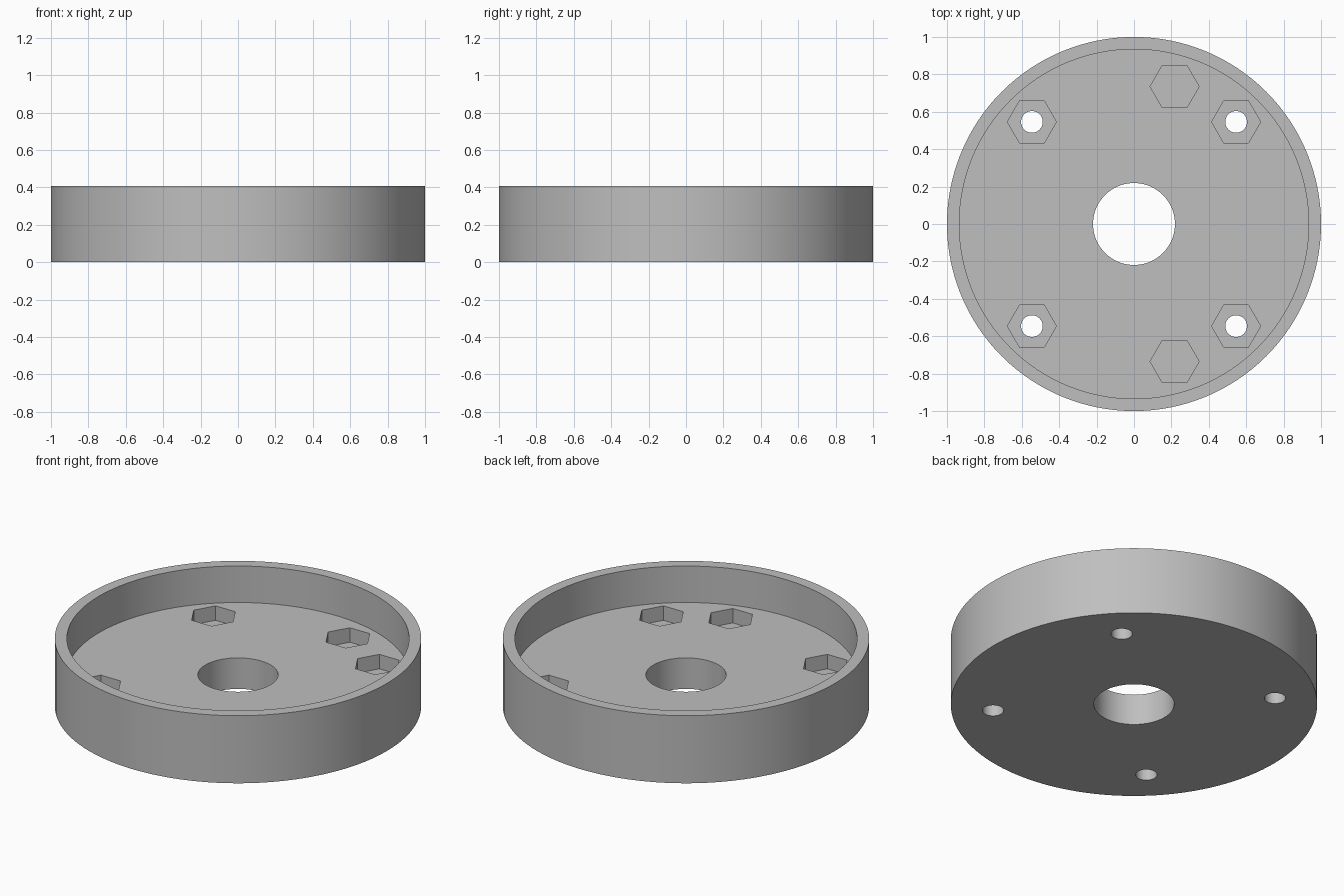
import bpy
import math

# Remove the default object
cube = bpy.data.objects.get("Cube")
if cube:
    bpy.data.objects.remove(cube, do_unlink=True)

HEIGHT, FLOOR, POCKET = 0.407, 0.187, 0.1
BOLT, STUD_X, STUD_Y = 0.546, 0.217, 0.735
OVER = 0.1

grey = bpy.data.materials.new("plain grey")
colour = (0.52, 0.52, 0.52, 1)
grey.use_nodes = True
grey.diffuse_color = colour
grey.node_tree.nodes["Principled BSDF"].inputs["Base Color"].default_value = colour


def cylinder(name, radius, bottom, top, x=0, y=0, sides=128, turn=0):
    bpy.ops.mesh.primitive_cylinder_add(
        vertices=sides, radius=radius, depth=top - bottom,
        location=(x, y, (bottom + top) / 2), rotation=(0, 0, turn))
    obj = bpy.context.object
    obj.name = name
    obj.data.materials.append(grey)
    return obj


def cut(body, cutter):
    mod = body.modifiers.new("cut", "BOOLEAN")
    mod.operation = "DIFFERENCE"
    mod.solver = "EXACT"
    mod.object = cutter
    cutter.hide_render = True
    bpy.context.view_layer.objects.active = body
    bpy.ops.object.modifier_apply(modifier=mod.name)
    bpy.data.objects.remove(cutter, do_unlink=True)


def cut_nut_pocket(body, x, y):
    cut(body, cylinder("nut_cutter", 0.131, POCKET, FLOOR + OVER, x, y, 6, math.radians(30)))


# Round tray with a raised rim and a central bore
tray = cylinder("round_tray", 1, 0, HEIGHT)
cut(tray, cylinder("recess_cutter", 0.934, FLOOR, HEIGHT + OVER))
cut(tray, cylinder("bore_cutter", 0.219, -OVER, HEIGHT, sides=96))

# Four bolt holes with hexagonal nut pockets
for sx in (-1, 1):
    for sy in (-1, 1):
        x, y = sx * BOLT, sy * BOLT
        cut_nut_pocket(tray, x, y)
        cut(tray, cylinder("bolt_cutter", 0.058, -OVER, HEIGHT, x, y, 48))

# Two blind hexagonal pockets
for sy in (-1, 1):
    cut_nut_pocket(tray, STUD_X, sy * STUD_Y)

# Smooth the round walls, keep the rims crisp
bpy.ops.object.select_all(action="DESELECT")
tray.select_set(True)
bpy.context.view_layer.objects.active = tray
bpy.ops.object.shade_smooth_by_angle(angle=math.radians(30))
